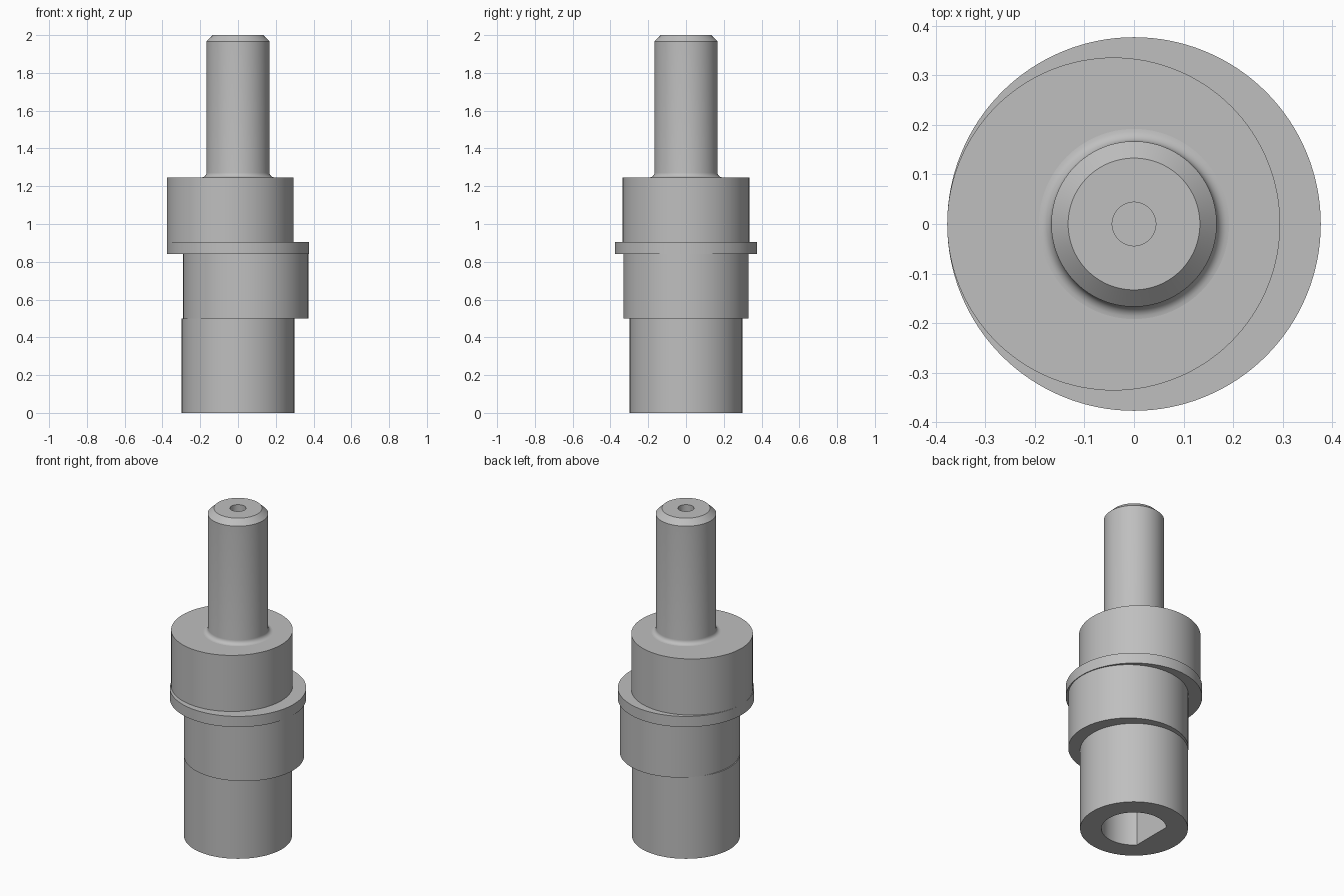
import bpy, bmesh
from math import sin, cos, pi, radians

if "Cube" in bpy.data.objects:
    bpy.data.objects.remove(bpy.data.objects["Cube"], do_unlink=True)

SIDES = 128
STEEL = (0.52, 0.52, 0.52, 1)

steel = bpy.data.materials.new("plain_grey_steel")
steel.use_nodes = True
steel.diffuse_color = STEEL
steel.node_tree.nodes["Principled BSDF"].inputs["Base Color"].default_value = STEEL


def lathe(name, profile, offset=0, closed=False):
    """Revolve (radius, z) points about a vertical axis at x = offset.
    A radius may also be a function of the angle."""
    bm = bmesh.new()
    rings = []
    for radius, z in profile:
        ring = []
        for i in range(SIDES):
            a = 2 * pi * i / SIDES
            r = radius(a) if callable(radius) else radius
            ring.append(bm.verts.new((offset + r * cos(a), r * sin(a), z)))
        rings.append(ring)
    pairs = list(zip(rings, rings[1:]))
    if closed:
        pairs.append((rings[-1], rings[0]))
    for low, high in pairs:
        for i in range(SIDES):
            j = (i + 1) % SIDES
            bm.faces.new((low[i], low[j], high[j], high[i]))
    if not closed:
        bm.faces.new(rings[0][::-1])
        bm.faces.new(rings[-1])
    bmesh.ops.recalc_face_normals(bm, faces=bm.faces)
    mesh = bpy.data.meshes.new(name)
    bm.to_mesh(mesh)
    bm.free()
    mesh.materials.append(steel)
    obj = bpy.data.objects.new(name, mesh)
    bpy.context.collection.objects.link(obj)
    bpy.ops.object.select_all(action='DESELECT')
    obj.select_set(True)
    bpy.context.view_layer.objects.active = obj
    bpy.ops.object.shade_smooth_by_angle(angle=radians(30))
    return obj


def d_bore(a):
    """Round bore with a flat on the -x side."""
    toward_flat = -cos(a)
    flat = 0.18 * cos(pi / 4)
    return min(0.18, flat / toward_flat) if toward_flat > 0.1 else 0.18


# Lower sleeve with the D-shaped bore
lathe("lower_sleeve", [(0.298, 0), (0.298, 0.5), (d_bore, 0.5), (d_bore, 0)], closed=True)

# Two opposed eccentric journals with a concentric flange between them
lathe("lower_eccentric", [(0.332, 0.5), (0.332, 0.84)], offset=0.041)
lathe("flange", [(0.377, 0.84), (0.377, 0.905)])
lathe("upper_eccentric", [(0.336, 0.905), (0.336, 1.247)], offset=-0.041)

# Top shaft: base fillet, chamfered end and a small centre hole
fillet = 0.025
base = [(0.167 + fillet * (1 - sin(t)), 1.247 + fillet * (1 - cos(t)))
        for t in (pi / 2 * k / 6 for k in range(7))]
lathe("top_shaft", base + [(0.167, 1.967), (0.133, 2), (0.044, 2), (0.044, 1.85)])
